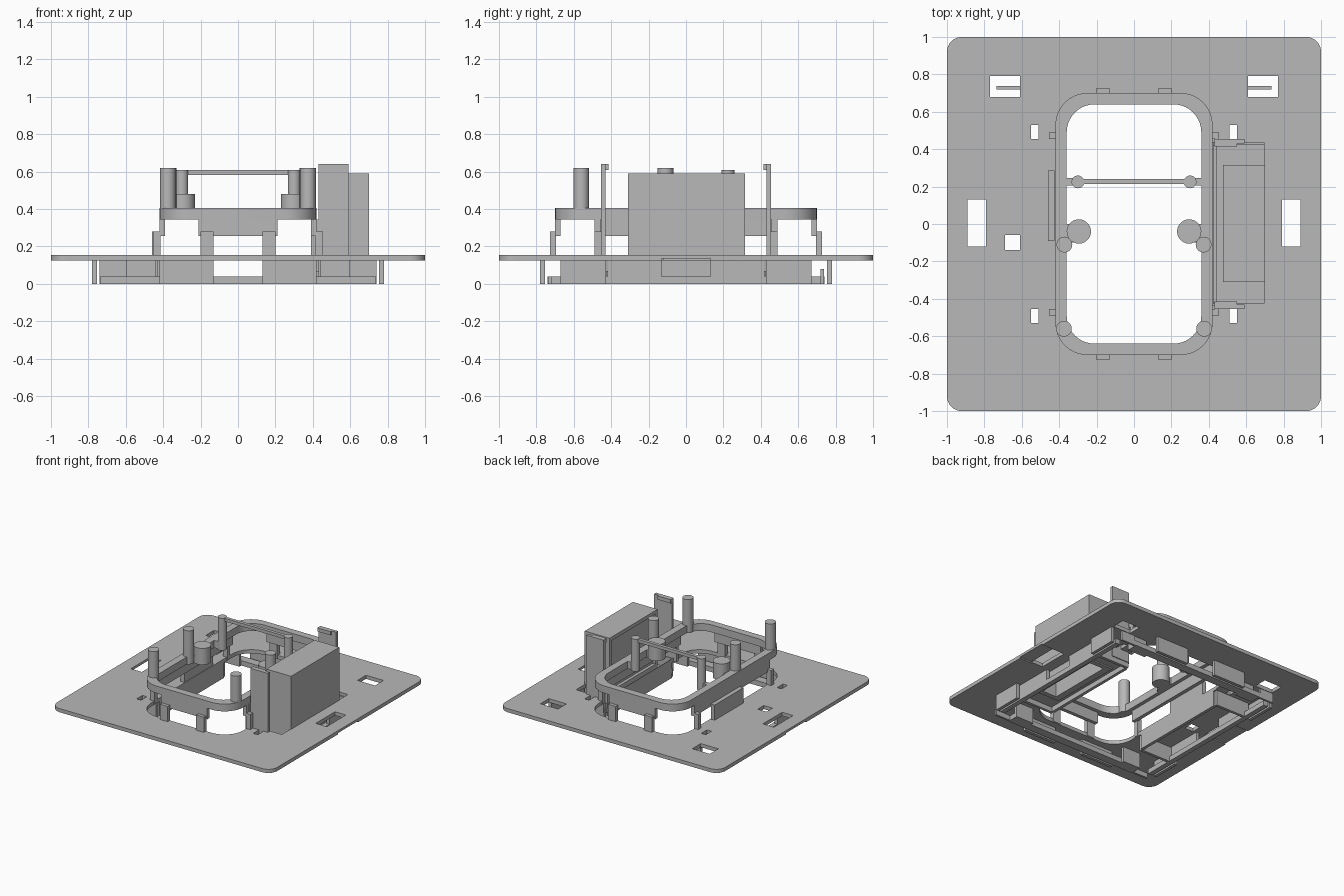
import bpy, bmesh, math
from mathutils import Matrix, Vector

if "Cube" in bpy.data.objects:
    bpy.data.objects.remove(bpy.data.objects["Cube"], do_unlink=True)

grey = bpy.data.materials.new("plain grey")
grey.use_nodes = True
grey.diffuse_color = (0.48, 0.48, 0.48, 1)
grey.node_tree.nodes["Principled BSDF"].inputs["Base Color"].default_value = (0.48, 0.48, 0.48, 1)


def make(name, bm):
    bmesh.ops.recalc_face_normals(bm, faces=bm.faces[:])
    mesh = bpy.data.meshes.new(name)
    bm.to_mesh(mesh)
    bm.free()
    mesh.materials.append(grey)
    ob = bpy.data.objects.new(name, mesh)
    bpy.context.collection.objects.link(ob)
    return ob


def boxes(name, spans, mx=False, my=False):
    """Boxes given as (x0, x1, y0, y1, z0, z1), optionally mirrored in x and y."""
    bm = bmesh.new()
    for x0, x1, y0, y1, z0, z1 in spans:
        for sx in ((1, -1) if mx else (1,)):
            for sy in ((1, -1) if my else (1,)):
                place = Matrix.Translation((sx * (x0 + x1) / 2, sy * (y0 + y1) / 2, (z0 + z1) / 2))
                size = Matrix.Diagonal((x1 - x0, y1 - y0, z1 - z0, 1))
                bmesh.ops.create_cube(bm, size=1, matrix=place @ size)
    return make(name, bm)


def rounded_slab(name, hx, hy, r, z0, z1, steps=10):
    bm = bmesh.new()
    verts = []
    for i, (sx, sy) in enumerate(((1, 1), (-1, 1), (-1, -1), (1, -1))):
        for k in range(steps + 1):
            a = math.pi / 2 * (i + k / steps)
            verts.append(bm.verts.new((sx * (hx - r) + r * math.cos(a),
                                       sy * (hy - r) + r * math.sin(a), z0)))
    face = bm.faces.new(verts)
    out = bmesh.ops.extrude_face_region(bm, geom=[face])
    top = [v for v in out["geom"] if isinstance(v, bmesh.types.BMVert)]
    bmesh.ops.translate(bm, verts=top, vec=Vector((0, 0, z1 - z0)))
    return make(name, bm)


def posts(name, x, y, r, z0, z1):
    bm = bmesh.new()
    for sx in (1, -1):
        bmesh.ops.create_cone(bm, cap_ends=True, segments=28, radius1=r, radius2=r, depth=z1 - z0,
                              matrix=Matrix.Translation((sx * x, y, (z0 + z1) / 2)))
    return smooth(make(name, bm))


def smooth(ob):
    bpy.ops.object.select_all(action="DESELECT")
    ob.select_set(True)
    bpy.context.view_layer.objects.active = ob
    bpy.ops.object.shade_smooth_by_angle(angle=math.radians(30))
    return ob


def cut(ob, cutters):
    for c in cutters:
        mod = ob.modifiers.new("cut", "BOOLEAN")
        mod.operation, mod.solver, mod.object = "DIFFERENCE", "EXACT", c
        c.hide_render = True
    bpy.context.view_layer.update()
    mesh = bpy.data.meshes.new_from_object(ob.evaluated_get(bpy.context.evaluated_depsgraph_get()))
    ob.modifiers.clear()
    ob.data = mesh
    for c in cutters:
        bpy.data.objects.remove(c, do_unlink=True)
    return ob


# Base plate with its opening, slots, pocket and edge grooves
plate = rounded_slab("base_plate", 1, 1, 0.08, 0.125, 0.155)
cut(plate, [
    rounded_slab("opening_cutter", 0.42, 0.70, 0.17, 0, 0.3),
    boxes("slot_cutter", [(0.79, 0.89, -0.12, 0.13, 0, 0.3), (0.61, 0.77, 0.68, 0.79, 0, 0.3)], mx=True),
    boxes("small_slot_cutter", [(0.51, 0.55, 0.455, 0.53, 0, 0.3)], mx=True, my=True),
    boxes("square_slot_cutter", [(-0.69, -0.61, -0.14, -0.06, 0, 0.3)]),
    boxes("pocket_cutter", [(0.425, 0.695, -0.425, 0.435, 0, 0.3)]),
    boxes("edge_groove_cutter", [(0.88, 1.1, -0.13, 0.13, 0, 0.135)], mx=True),
])
smooth(plate)

# Raised ring above the opening
ring = rounded_slab("raised_ring", 0.42, 0.70, 0.17, 0.345, 0.405)
cut(ring, [rounded_slab("ring_cutter", 0.36, 0.64, 0.15, 0.2, 0.6)])
smooth(ring)

# Skirts under the ring and the legs that carry it
boxes("ring_end_skirts", [(-0.21, 0.21, 0.67, 0.70, 0.255, 0.35)], my=True)
boxes("ring_side_skirts", [(0.39, 0.42, -0.49, 0.49, 0.255, 0.35)], mx=True)
boxes("ring_end_legs", [(0.13, 0.20, 0.695, 0.728, 0.13, 0.28)], mx=True, my=True)
boxes("ring_side_legs", [(0.415, 0.455, 0.455, 0.49, 0.13, 0.28)], mx=True, my=True)
boxes("side_guard", [(-0.46, -0.425, -0.09, 0.285, 0.13, 0.28)])

# Posts, collars and cross bar
posts("front_posts", 0.375, -0.56, 0.042, 0.345, 0.62)
posts("middle_posts", 0.372, -0.11, 0.042, 0.345, 0.62)
posts("middle_collars", 0.295, -0.04, 0.065, 0.345, 0.48)
posts("rear_posts", 0.30, 0.225, 0.034, 0.345, 0.61)
boxes("rear_post_arms", [(0.30, 0.37, 0.205, 0.245, 0.345, 0.405)], mx=True)
boxes("collar_arms", [(0.30, 0.39, -0.10, 0.0, 0.345, 0.405)], mx=True)
boxes("cross_bar", [(-0.29, 0.29, 0.213, 0.24, 0.582, 0.608)])

# Tall housing, hollow from below and recessed on its inner face
housing = boxes("housing", [(0.475, 0.70, -0.31, 0.315, 0.03, 0.59)])
cut(housing, [
    boxes("cavity_cutter", [(0.53, 0.66, -0.27, 0.275, -0.1, 0.55)]),
    boxes("recess_cutter", [(0.4, 0.50, -0.285, 0.29, 0.15, 0.56)]),
])

# Pocket floor around the housing
floor = boxes("pocket_floor", [(0.42, 0.70, -0.43, 0.44, 0.04, 0.07)])
cut(floor, [boxes("floor_cutter", [(0.53, 0.66, -0.27, 0.275, 0, 0.2)])])

# Snap clips at both ends of the housing
boxes("snap_clips", [(0.43, 0.59, 0.43, 0.455, 0.04, 0.64),
                     (0.43, 0.55, 0.415, 0.435, 0.61, 0.64),
                     (0.39, 0.43, 0.435, 0.46, 0.13, 0.345)], my=True)

# Underside frame rails
boxes("end_rails", [(-0.60, 0.60, 0.67, 0.74, 0, 0.04)], my=True)
boxes("side_rails", [(0.70, 0.74, -0.67, 0.67, 0, 0.04)], mx=True)
boxes("corner_bars", [(0.60, 0.735, 0.72, 0.737, 0, 0.04)], mx=True, my=True)
boxes("rear_latches", [(0.61, 0.735, 0.72, 0.737, 0, 0.08)], mx=True)

# Underside walls and hooks
boxes("opening_walls", [(0.42, 0.445, -0.42, 0.42, 0, 0.13)], mx=True)
boxes("partitions", [(0.43, 0.74, 0.425, 0.448, 0, 0.13),
                     (0.44, 0.60, 0.645, 0.67, 0, 0.13)], mx=True, my=True)
boxes("side_walls", [(0.715, 0.74, 0.13, 0.42, 0, 0.13)], mx=True, my=True)
boxes("end_hooks", [(0.13, 0.42, 0.755, 0.78, 0, 0.13)], mx=True, my=True)
boxes("side_hooks", [(0.755, 0.78, 0.43, 0.67, 0, 0.13)], mx=True, my=True)
